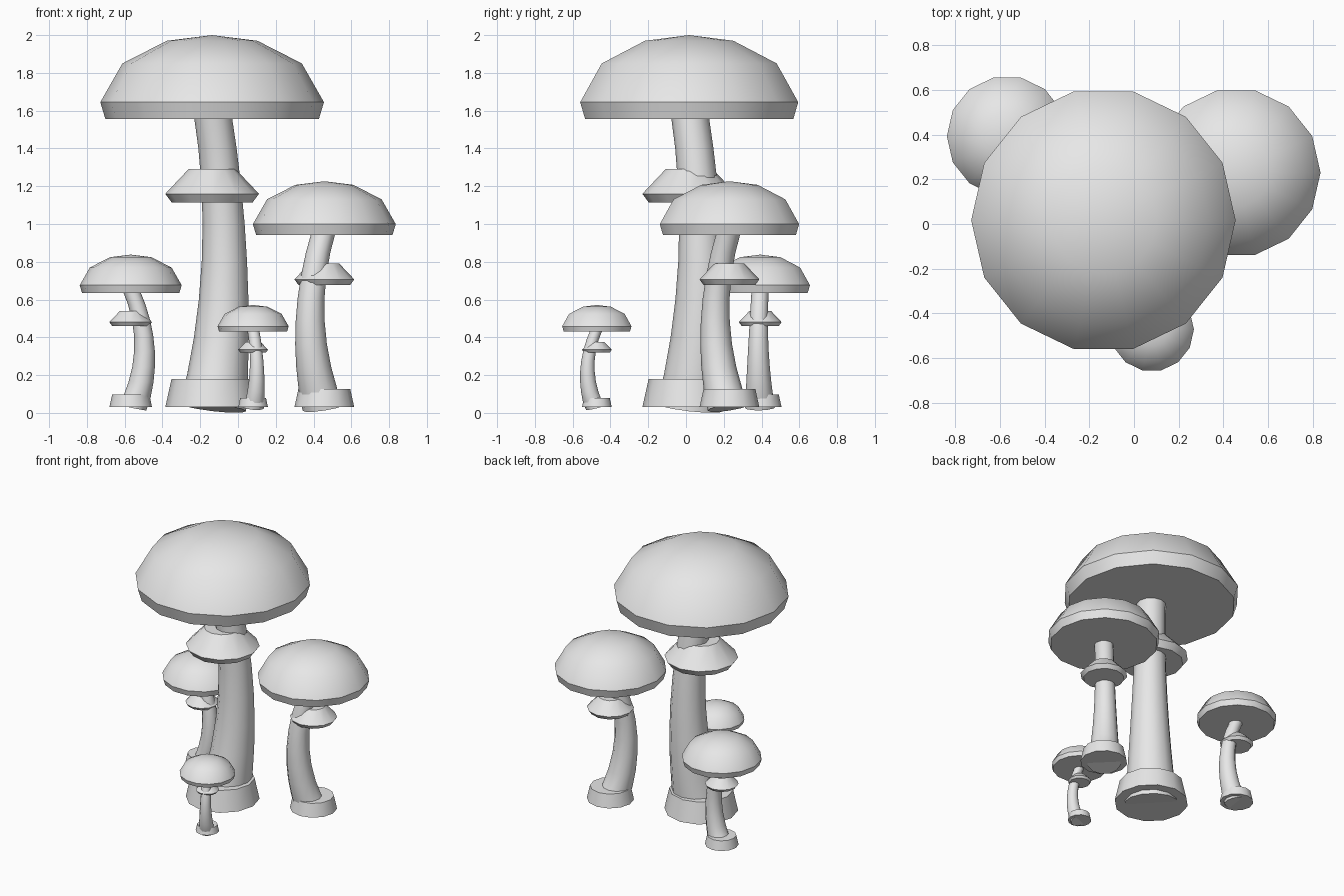
import bpy, bmesh, math

if "Cube" in bpy.data.objects:
    bpy.data.objects.remove(bpy.data.objects["Cube"])

GREY = bpy.data.materials.new("pale_grey")
GREY.diffuse_color = (0.8, 0.8, 0.8, 1)
GREY.use_nodes = True
GREY.node_tree.nodes["Principled BSDF"].inputs["Base Color"].default_value = GREY.diffuse_color


def loft(name, rings, sides, angle=40):
    """Join rings (x, y, z, radius, tilt_x, tilt_y) into a closed solid; radius 0 makes a tip."""
    bm = bmesh.new()
    loops = []
    for x, y, z, r, tx, ty in rings:
        if r == 0:
            loops.append([bm.verts.new((x, y, z))] * sides)
            continue
        loop = []
        for i in range(sides):
            a = 2 * math.pi * i / sides
            dx, dy = r * math.cos(a), r * math.sin(a)
            loop.append(bm.verts.new((x + dx, y + dy, z - tx * dx - ty * dy)))
        loops.append(loop)
    for low, high in zip(loops, loops[1:]):
        for i in range(sides):
            j = (i + 1) % sides
            corners = [low[i], low[j], high[j], high[i]]
            bm.faces.new(list(dict.fromkeys(corners)))
    bm.faces.new(loops[0][::-1])
    if rings[-1][3] > 0:
        bm.faces.new(loops[-1])
    bmesh.ops.recalc_face_normals(bm, faces=bm.faces)
    mesh = bpy.data.meshes.new(name)
    bm.to_mesh(mesh)
    bm.free()
    mesh.materials.append(GREY)
    ob = bpy.data.objects.new(name, mesh)
    bpy.context.collection.objects.link(ob)
    bpy.ops.object.select_all(action='DESELECT')
    bpy.context.view_layer.objects.active = ob
    ob.select_set(True)
    bpy.ops.object.shade_smooth_by_angle(angle=math.radians(angle))
    return ob


# Profiles (radius, height) of the largest mushroom
CAP = [(0.565, 0), (0.592, 0.09), (0.475, 0.295), (0.24, 0.415), (0, 0.445)]
SKIRT = [(0.215, 0), (0.248, 0.045), (0.125, 0.175)]
FOOT = [(0.248, 0), (0.215, 0.15)]


def turned(name, profile, x, y, z, s, sides):
    loft(name, [(x, y, z + h * s, r * s, 0, 0) for r, h in profile], sides)


def mushroom(label, x, y, s, cap_z, skirt_z, bow_x, bow_y, drop):
    turned(label + "_cap", CAP, x, y, cap_z, s, 14)
    turned(label + "_skirt", SKIRT, x, y, skirt_z, s, 12)
    turned(label + "_foot", FOOT, x, y, 0.03, s, 12)
    # Bowed, tapering stem whose bottom end leans with the bow
    top = cap_z + 0.045 * s
    bow = math.hypot(bow_x, bow_y)
    rings = []
    steps = 8
    for k in range(steps + 1):
        t = k / steps
        b = 4 * t * (1 - t)
        r = (0.10 + 0.08 * (1 - t) ** 2) * s
        lean = drop / (r * bow) if k == 0 else 0
        rings.append((x + bow_x * b, y + bow_y * b, max(top * t, 0.03), r,
                      lean * bow_x, lean * bow_y))
    loft(label + "_stem", rings, 12)


# label, x, y, scale, cap height, skirt height, bow x, bow y, stem end drop
mushroom("tall", -0.137, 0.017, 1.0, 1.555, 1.115, 0.065, 0.062, 0.03)
mushroom("medium", 0.457, 0.23, 0.639, 0.942, 0.678, -0.075, -0.075, 0.025)
mushroom("small", -0.568, 0.393, 0.456, 0.635, 0.46, 0.073, -0.01, 0.017)
mushroom("tiny", 0.08, -0.472, 0.318, 0.43, 0.32, 0.02, -0.05, 0.015)
